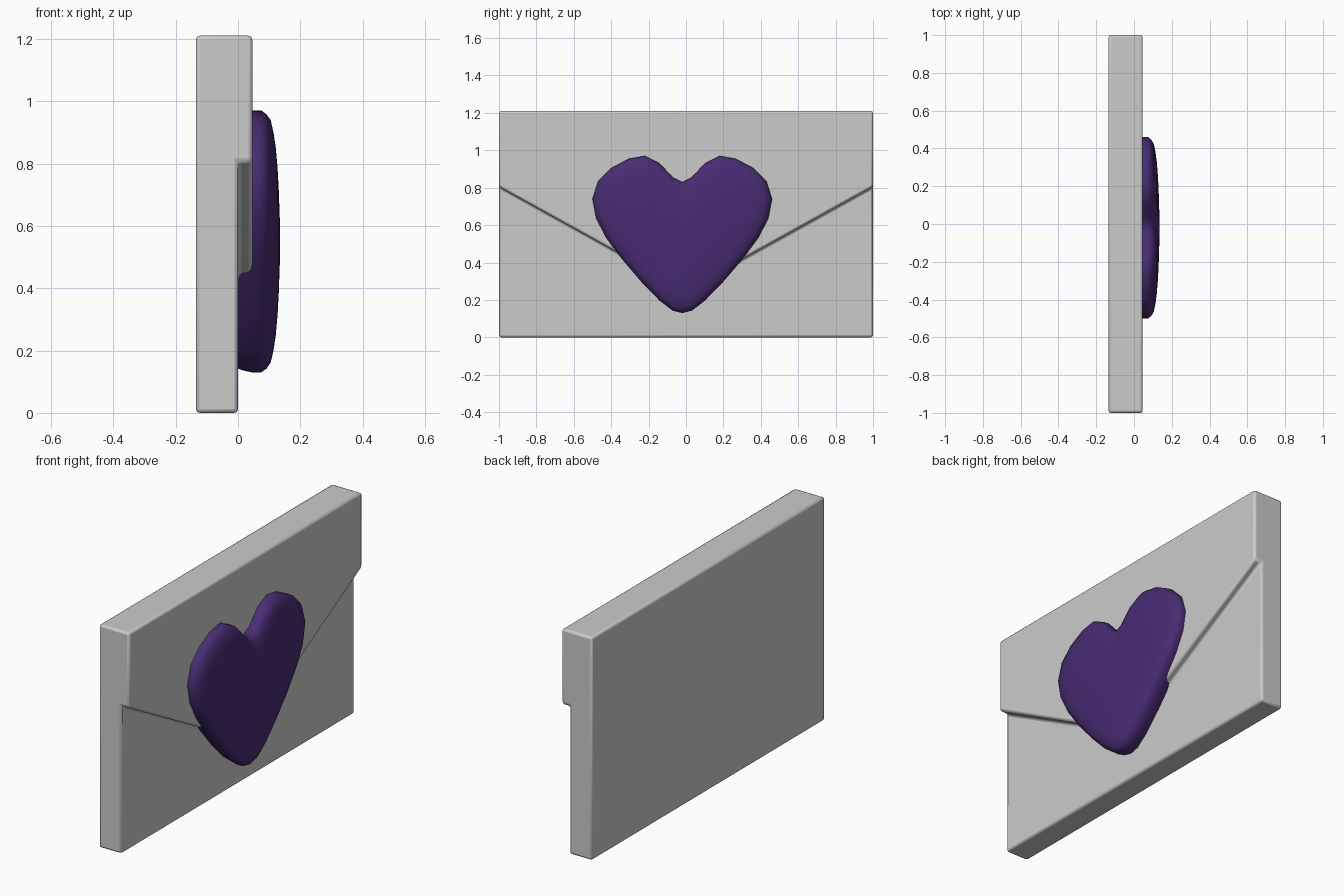
import bpy
import bmesh

if "Cube" in bpy.data.objects:
    bpy.data.objects.remove(bpy.data.objects["Cube"])


def finish(name, bm, angle):
    bmesh.ops.recalc_face_normals(bm, faces=bm.faces[:])
    mesh = bpy.data.meshes.new(name)
    bm.to_mesh(mesh)
    bm.free()
    ob = bpy.data.objects.new(name, mesh)
    bpy.context.collection.objects.link(ob)
    bpy.ops.object.select_all(action='DESELECT')
    ob.select_set(True)
    bpy.context.view_layer.objects.active = ob
    bpy.ops.object.shade_smooth_by_angle(angle=angle)
    return ob


# Envelope: one solid with a thicker V-shaped flap on its +x face
BACK, POCKET, FLAP = -0.135, 0.0, 0.046
TOP, FOLD, TIP = 1.21, 0.805, 0.25
bm = bmesh.new()
v = lambda x, y, z: bm.verts.new((x, y, z))
back = [v(BACK, y, z) for y, z in ((-1, 0), (1, 0), (1, TOP), (-1, TOP))]
pocket = [v(POCKET, y, z) for y, z in ((-1, 0), (1, 0), (1, FOLD), (0, TIP), (-1, FOLD))]
flap = [v(FLAP, y, z) for y, z in ((1, FOLD), (1, TOP), (-1, TOP), (-1, FOLD), (0, TIP))]
for face in (
    back, pocket, flap,
    (back[0], back[1], pocket[1], pocket[0]),
    (back[2], back[3], flap[2], flap[1]),
    (back[1], back[2], flap[1], flap[0], pocket[2], pocket[1]),
    (back[0], back[3], flap[2], flap[3], pocket[4], pocket[0]),
    (pocket[2], pocket[3], flap[4], flap[0]),
    (pocket[3], pocket[4], flap[3], flap[4]),
):
    bm.faces.new(face)
envelope = finish("envelope", bm, 0.7)
bevel = envelope.modifiers.new("soft_edges", 'BEVEL')
bevel.width = 0.012
bevel.segments = 2
bevel.limit_method = 'ANGLE'

# Heart seal: half outline mirrored, then stacked in shrinking rings
CY, CZ = -0.02, 0.55
half = [(0, 0.83), (0.05, 0.855), (0.12, 0.93), (0.2, 0.97), (0.285, 0.955),
        (0.38, 0.905), (0.45, 0.835), (0.48, 0.74), (0.46, 0.635), (0.405, 0.53),
        (0.32, 0.415), (0.22, 0.298), (0.12, 0.195), (0.05, 0.142), (0, 0.13)]
outline = half + [(-y, z) for y, z in half[-2:0:-1]]
rings = [(-0.01, 0.96), (0.015, 0.985), (0.045, 1.0), (0.075, 1.0), (0.092, 0.97),
         (0.105, 0.925), (0.114, 0.83), (0.121, 0.72), (0.127, 0.56), (0.131, 0.38),
         (0.134, 0.18)]
bm = bmesh.new()
loops = [[bm.verts.new((x, CY + y * s, CZ + (z - CZ) * s)) for y, z in outline]
         for x, s in rings]
n = len(outline)
for a, b in zip(loops, loops[1:]):
    for i in range(n):
        j = (i + 1) % n
        bm.faces.new((a[i], a[j], b[j], b[i]))
bm.faces.new(loops[0])
centre = bm.verts.new((0.135, CY, CZ))
for i in range(n):
    bm.faces.new((loops[-1][i], loops[-1][(i + 1) % n], centre))
heart = finish("heart_seal", bm, 1.1)
purple = bpy.data.materials.new("purple")
purple.diffuse_color = (0.065, 0.025, 0.17, 1)
purple.use_nodes = True
purple.node_tree.nodes["Principled BSDF"].inputs["Base Color"].default_value = purple.diffuse_color
heart.data.materials.append(purple)
